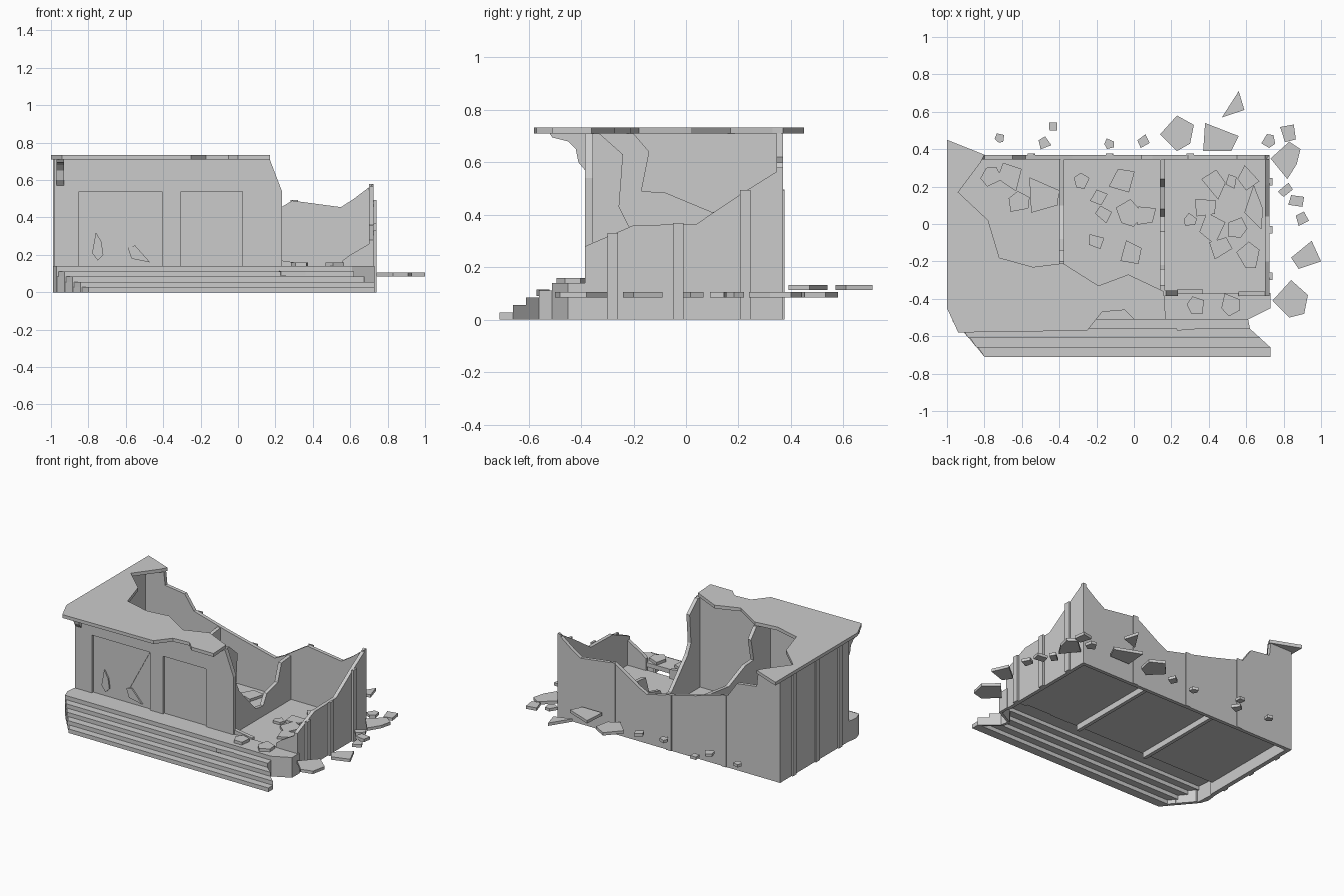
import bpy
import bmesh
import math
import random
from mathutils import Vector

random.seed(4)
default_cube = bpy.data.objects.get("Cube")
if default_cube:
    bpy.data.objects.remove(default_cube, do_unlink=True)

stone = bpy.data.materials.new("grey stone")
stone.use_nodes = True
stone_colour = (0.6, 0.6, 0.6, 1)
stone.diffuse_color = stone_colour
stone.node_tree.nodes["Principled BSDF"].inputs["Base Color"].default_value = stone_colour


def prism(name, outline, low, high, axis="z"):
    """Extrude an outline along an axis; all sizes are hundredths of a unit."""
    place = {
        "x": lambda a, b, depth: Vector((depth, a, b)),
        "y": lambda a, b, depth: Vector((a, depth, b)),
        "z": lambda a, b, depth: Vector((a, b, depth)),
    }[axis]
    bm = bmesh.new()
    base = bm.faces.new([bm.verts.new(place(a, b, low) / 100) for a, b in outline])
    grown = bmesh.ops.extrude_face_region(bm, geom=[base])
    shift = (place(0, 0, high) - place(0, 0, low)) / 100
    moved = [item for item in grown["geom"] if isinstance(item, bmesh.types.BMVert)]
    bmesh.ops.translate(bm, verts=moved, vec=shift)
    bmesh.ops.recalc_face_normals(bm, faces=bm.faces)
    mesh = bpy.data.meshes.new(name)
    bm.to_mesh(mesh)
    bm.free()
    mesh.materials.append(stone)
    obj = bpy.data.objects.new(name, mesh)
    bpy.context.scene.collection.objects.link(obj)
    return obj


def box(name, x, y, z):
    """Box from three (low, high) ranges."""
    outline = [(x[0], y[0]), (x[1], y[0]), (x[1], y[1]), (x[0], y[1])]
    return prism(name, outline, z[0], z[1])


def height_at(profile, position):
    """Height of a broken wall top at a given position."""
    for (a, low), (b, high) in zip(profile, profile[1:]):
        if a <= position <= b:
            return low + (high - low) * (position - a) / max(b - a, 0.01)
    return profile[-1][1]


def wall(name, top, low, high, axis, bottom=0):
    """Wall with a jagged top running between the ends of a profile."""
    outline = [(top[0][0], bottom)] + top + [(top[-1][0], bottom)]
    return prism(name, outline, low, high, axis)


# Broken outer walls
back_top = [(-98, 71), (-81, 71), (-80, 62), (-65, 60), (-58, 50), (-33, 43), (4, 34),
            (10, 37), (24, 46), (29, 49), (55, 45.5), (62, 50), (72.5, 58)]
side_top = [(-38.5, 28), (-20, 36), (4, 36.5), (21, 48), (37, 58)]
wall("back_wall", back_top, 34.5, 37, "y")
wall("left_wall", side_top, 70, 72.5, "x")
wall("right_wall", [(-38.5, 71), (37, 71)], -98, -95, "x")

# Narrow ribs on the outside of the walls
for x in (-55, -13, 30):
    box("back_rib", (x - 2, x + 2), (37, 37.6), (0, height_at(back_top, x) + 0.5))
for y in (-28, -3, 22.5):
    box("left_rib", (72.5, 74), (y - 2, y + 2), (0, height_at(side_top, y) + 0.5))
    box("right_rib", (-99, -98), (y - 2, y + 2), (0, 71))

# Front wall: thin facing with two door openings over a backing
facing = [(-98, 14), (-98, 71), (17, 71), (23.5, 54), (23.5, 14), (2.5, 14), (2.5, 54),
          (-30.5, 54), (-30.5, 14), (-40.5, 14), (-40.5, 54), (-85, 54), (-85, 14)]
prism("front_wall_facing", facing, -38.5, -37, "y")
backing = [(-98, 8), (-98, 71), (17, 71), (23.5, 54), (23.5, 8)]
prism("front_wall_backing", backing, -37, -35.5, "y")
wall("front_corner_stub", [(56, 17), (60, 20), (72, 27)], -38.5, -36, "y", 8)
wall("front_low_stub", [(23, 17), (37, 15)], -37.5, -35, "y", 8)

# Battered door panel with two torn shards
shards = [[(-78, 21), (-76, 32), (-73, 27), (-72, 20), (-75, 17)],
          [(-59, 24), (-55, 25), (-47, 16), (-57, 18)]]
for shard in shards:
    prism("torn_door_shard", shard, -38, -37, "y")
prism("door_crease", [(-64, 24), (-41, 54), (-57, 24)], -37.4, -37, "y")

# Interior dividing walls
wall("inner_divider_left",
     [(-36, 71), (-33, 71), (-24, 63), (-25.5, 43), (-22, 36), (-4, 17), (4, 16), (8, 23),
      (20, 26), (24, 38), (34.5, 39)], 14, 16.5, "x", 4)
wall("inner_divider_right",
     [(-36, 71), (-20, 71), (-14, 64), (-17, 49), (-8, 48.5), (10, 41), (34.5, 44)],
     -40, -37.5, "x", 4)

# Floor
box("floor", (-95, 70), (-37, 34.5), (8, 8.8))

# Broken roof slab
roof = [(-100, 45), (-80, 37), (-82, 33), (-94, 17), (-78, 2), (-72, -18), (-54, -23),
        (-38, -21), (-19, -33), (-3, -27), (16, -36), (17, -51), (0, -51), (-5, -46),
        (-17, -47), (-25, -57), (-94, -58), (-100, -45)]
prism("roof_slab", roof, 71, 73.3)

# Curved bracket below the roof
bracket = [(-38.5, 71), (-52, 71), (-51, 69.5), (-45, 68), (-42, 65), (-41, 60), (-38.5, 57)]
prism("roof_bracket", bracket, -97, -93, "x")

# Porch, closed at both ends
prism("porch", [(-98, -37), (-99, -45), (-97, -51), (61, -51), (73, -45), (73, -37)], 11, 14)
prism("porch_end_right", [(-98, -37), (-99, -45), (-97, -51), (-95, -51), (-96, -37)], 0, 11)
prism("porch_end_left", [(73, -37), (73, -45), (61, -51), (60, -50), (71, -44), (71, -37)], 0, 11)

# Hollow steps, chamfered on the right and broken along a slant on the left
step_height, step_depth = 2.8, 5
broken_ends = [61, 62, 67.5, 73, 73]
for i in range(1, len(broken_ends)):
    front = -51 - step_depth * i
    back = front + step_depth
    top = 14 - step_height * i
    left = -97 + 4.25 * i
    inner, outer = broken_ends[i - 1], broken_ends[i]
    tread = [(left - 4, back + 1), (left, front), (outer, front), (inner, back),
             (inner - 2, back + 1)]
    prism("step", tread, top - step_height, top)
    slope = [(left - 4, back), (left, front), (left + 3, front), (left - 1, back)]
    prism("step_end_right", slope, 0, top - step_height)
    broken = [(inner, back), (outer, front), (outer - 2, front), (inner - 2, back)]
    prism("step_end_left", broken, 0, top - step_height)
prism("step_chunk", [(22, -52), (30, -52), (36, -56), (23, -57)], 9, 11.5)


# Scattered rubble: centre and radius of each flat piece
def scatter(name, pieces, low, thick=2):
    for x, y, radius in pieces:
        sides = random.choice((4, 4, 5))
        turn = random.uniform(0, math.tau)
        outline = []
        for k in range(sides):
            angle = turn + math.tau * (k + random.uniform(-0.2, 0.2)) / sides
            reach = radius * random.uniform(0.8, 1.15)
            outline.append((x + reach * math.cos(angle), y + reach * math.sin(angle)))
        prism(name, outline, low, low + thick)


indoor = [(-66, 25, 9), (-77, 25, 6), (-62, 12, 6), (-28, 23, 5), (-18, 14, 5),
          (-6, 23, 8), (-20, -9, 5), (-1, -16, 7), (-2, 6, 8), (6, 5, 6), (-16, 6, 5),
          (52, 23, 4), (61, 24, 7), (38, 9, 6), (30, 2, 4), (43, -2, 8),
          (55, -2, 6), (46, -13, 6), (62, -17, 7)]
scatter("indoor_rubble", indoor, 8.5)
scatter("side_rubble", [(81, 18, 4), (87, 12, 5), (90, 3, 4)], 8.5)
scatter("back_rubble", [(-72, 46, 3), (-48, 43, 4), (-43, 52, 3), (-13, 43, 3), (5, 44, 4),
                        (72, 45, 4), (83, 49, 5)], 8.5)
scatter("porch_rubble", [(33, -44, 5), (52, -43, 6)], 14)

# Larger fallen slabs inside and around the building
low_slabs = [[(14, 48), (23, 58), (32, 53), (30, 43), (23, 39)],
             [(73, 35), (83, 44), (89, 40), (87, 32), (82, 24)],
             [(74, -41), (84, -30), (93, -38), (91, -48), (83, -50)],
             [(84, -18), (95, -9), (100, -20), (88, -24)],
             [(-56, 25), (-40, 18), (-41, 10), (-55, 6)],
             [(36, 24), (44, 29), (49, 22), (45, 13)],
             [(59, 6), (64, 21), (69, 8), (68, -3)]]
for outline in low_slabs:
    prism("fallen_slab", outline, 8.5, 10.5)
high_slabs = [[(38, 54), (56, 47), (52, 39), (37, 39)], [(47, 57), (56, 71), (59, 61)]]
for outline in high_slabs:
    prism("raised_fallen_slab", outline, 11.3, 13.3)
